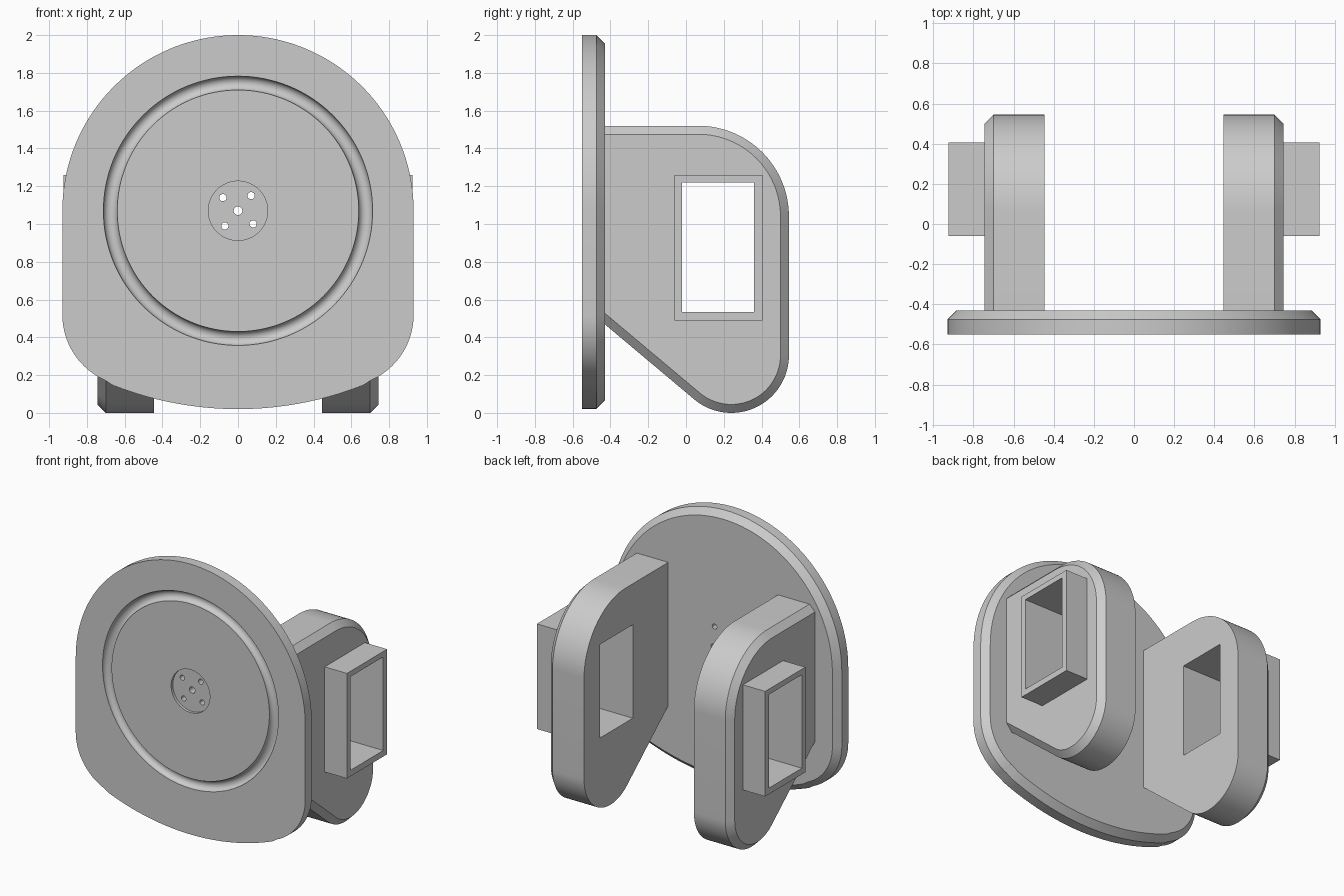
import bpy, bmesh
from math import sin, cos, radians, pi, tan
from mathutils import Matrix

cube = bpy.data.objects.get("Cube")
if cube:
    bpy.data.objects.remove(cube)

grey = bpy.data.materials.new("light grey")
grey.use_nodes = True
grey.diffuse_color = (0.6, 0.6, 0.6, 1)
grey.node_tree.nodes["Principled BSDF"].inputs["Base Color"].default_value = (0.6, 0.6, 0.6, 1)


def finish(name, bm):
    bmesh.ops.recalc_face_normals(bm, faces=bm.faces)
    mesh = bpy.data.meshes.new(name)
    bm.to_mesh(mesh)
    bm.free()
    mesh.materials.append(grey)
    obj = bpy.data.objects.new(name, mesh)
    bpy.context.collection.objects.link(obj)
    return obj


def loft(name, rings):
    """Closed solid through matching rings of points."""
    bm = bmesh.new()
    loops = [[bm.verts.new(p) for p in ring] for ring in rings]
    n = len(loops[0])
    for a, b in zip(loops, loops[1:]):
        for i in range(n):
            j = (i + 1) % n
            bm.faces.new((a[i], a[j], b[j], b[i]))
    bm.faces.new(loops[0])
    bm.faces.new(loops[-1])
    return finish(name, bm)


def box(name, lo, hi):
    bm = bmesh.new()
    bmesh.ops.create_cube(bm, size=1)
    for v in bm.verts:
        v.co = [(h + l) / 2 + c * (h - l) for c, l, h in zip(v.co, lo, hi)]
    return finish(name, bm)


def cylinder(name, x, z, r, y0, y1, n):
    bm = bmesh.new()
    place = Matrix.Translation((x, (y0 + y1) / 2, z)) @ Matrix.Rotation(pi / 2, 4, "X")
    bmesh.ops.create_cone(bm, cap_ends=True, segments=n, radius1=r, radius2=r,
                          depth=y1 - y0, matrix=place)
    return finish(name, bm)


def ring_cutter(name, y, z, major, minor, n=128, m=24):
    bm = bmesh.new()
    grid = []
    for i in range(n):
        a = 2 * pi * i / n
        row = []
        for k in range(m):
            b = 2 * pi * (k + 0.5) / m
            r = major + minor * cos(b)
            row.append(bm.verts.new((r * cos(a), y + minor * sin(b), z + r * sin(a))))
        grid.append(row)
    for i in range(n):
        p, q = grid[i], grid[(i + 1) % n]
        for k in range(m):
            l = (k + 1) % m
            bm.faces.new((p[k], p[l], q[l], q[k]))
    return finish(name, bm)


def cut(obj, cutters):
    bpy.context.view_layer.objects.active = obj
    for c in cutters:
        mod = obj.modifiers.new("cut", "BOOLEAN")
        mod.operation, mod.solver, mod.object = "DIFFERENCE", "EXACT", c
        bpy.ops.object.modifier_apply(modifier=mod.name)


def smooth(obj):
    bpy.ops.object.select_all(action="DESELECT")
    obj.select_set(True)
    bpy.context.view_layer.objects.active = obj
    bpy.ops.object.shade_smooth_by_angle(angle=radians(30))


def arc(cx, cz, r, a0, a1, n):
    angles = [radians(a0 + (a1 - a0) * i / n) for i in range(n + 1)]
    return [(cx + r * cos(a), cz + r * sin(a)) for a in angles]


CENTRE = 1.07
FRONT, BACK = -0.55, -0.43
CHAMFER = 0.045


# Face plate: round top, straight sides, rounded corners, shallow curved base
def plate_ring(y, d):
    tilt = 23.6
    pts = arc(0, CENTRE, 0.93 - d, 0, 180, 72)
    pts += arc(-0.55, 0.52, 0.38 - d, 180, 270 - tilt, 16)
    pts += arc(0, 1.82, 1.8 - d, 270 - tilt, 270 + tilt, 24)[1:-1]
    pts += arc(0.55, 0.52, 0.38 - d, 270 + tilt, 360, 16)
    return [(x, y, z) for x, z in pts]


plate = loft("face_plate", [plate_ring(FRONT, 0), plate_ring(BACK - CHAMFER, 0),
                            plate_ring(BACK, CHAMFER)])
plate_cutters = [ring_cutter("groove_cutter", FRONT, CENTRE, 0.676, 0.037),
                 cylinder("recess_cutter", 0, CENTRE, 0.157, FRONT - 0.1, FRONT + 0.02, 64),
                 cylinder("centre_hole_cutter", 0, CENTRE, 0.023, -0.7, -0.3, 24)]
for k in range(4):
    a = radians(49 + 90 * k)
    plate_cutters.append(cylinder("bolt_hole_cutter", 0.106 * cos(a), CENTRE + 0.106 * sin(a),
                                  0.019, -0.7, -0.3, 24))
cut(plate, plate_cutters)
smooth(plate)


# Side brackets, each with a rectangular sleeve and an opening right through
def bracket_ring(x, d):
    slope = radians(50)
    pts = [(BACK, 1.52 - d)]
    pts += arc(0.065, 1.04, 0.48 - d, 90, 0, 32)
    low = arc(0.24, 0.305, 0.305 - d, 0, -130, 36)
    y, z = low[-1]
    pts += low + [(BACK, z + (y - BACK) / tan(slope))]
    return [(x, py, pz) for py, pz in pts]


opening = box("opening_cutter", (-2, -0.02, 0.535), (2, 0.36, 1.22))
for side, s in (("left", 1), ("right", -1)):
    bracket = loft(side + "_bracket", [bracket_ring(s * 0.445, 0), bracket_ring(s * 0.7, 0),
                                       bracket_ring(s * 0.745, CHAMFER)])
    near, far = sorted((s * 0.74, s * 0.925))
    sleeve = box(side + "_sleeve", (near, -0.06, 0.49), (far, 0.405, 1.26))
    for part in (bracket, sleeve):
        cut(part, [opening])
        smooth(part)

for c in plate_cutters + [opening]:
    bpy.data.objects.remove(c)
